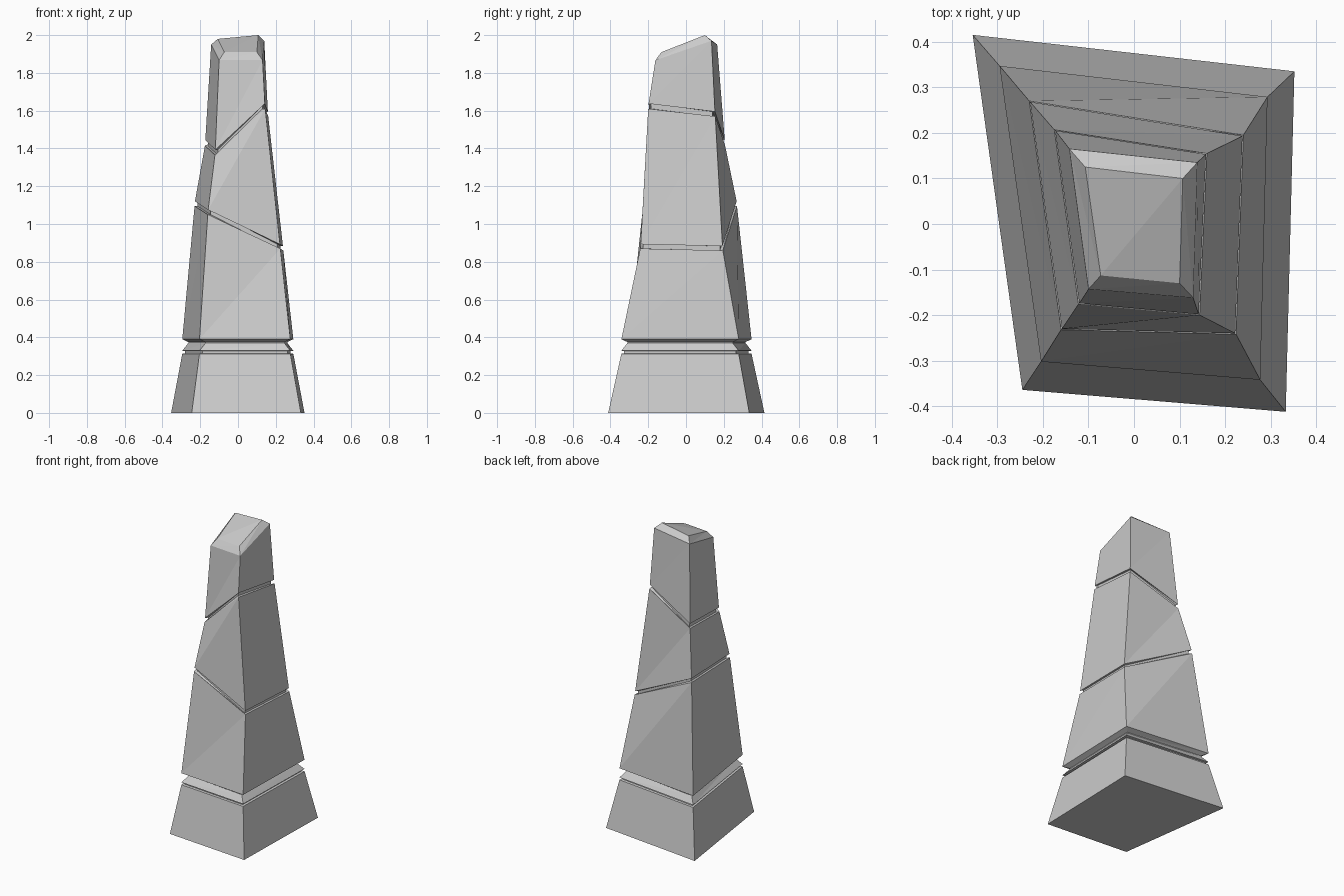
import bpy, bmesh

if "Cube" in bpy.data.objects:
    bpy.data.objects.remove(bpy.data.objects["Cube"])

INSET = 0.015  # depth of the grooves between stones


def ring(pts, z=None, inset=0.0, dz=0.0):
    """Four corners (FL, FR, BR, BL), pulled inwards by inset and raised by dz."""
    out = []
    for p in pts:
        h = z if z is not None else p[2] + dz
        sx = 1 if p[0] > 0 else -1
        sy = 1 if p[1] > 0 else -1
        out.append((p[0] - sx * inset, p[1] - sy * inset, h))
    return out


def groove(pts, heights):
    """Rings for a thin notch: stone edge, inset, inset, next stone edge."""
    upper = [(p[0], p[1], h) for p, h in zip(pts, heights)]
    return [ring(pts), ring(pts, inset=INSET), ring(upper, inset=INSET),
            ring(upper, inset=0.002)]


def loft(name, rings):
    bm = bmesh.new()
    loops = [[bm.verts.new(p) for p in r] for r in rings]
    bm.faces.new(loops[0][::-1])
    for a, b in zip(loops, loops[1:]):
        for i in range(4):
            j = (i + 1) % 4
            bm.faces.new((a[i], a[j], b[j]))
            bm.faces.new((a[i], b[j], b[i]))
    t = loops[-1]
    bm.faces.new((t[0], t[1], t[2]))
    bm.faces.new((t[0], t[2], t[3]))
    bmesh.ops.recalc_face_normals(bm, faces=bm.faces)
    me = bpy.data.meshes.new(name)
    bm.to_mesh(me)
    bm.free()
    ob = bpy.data.objects.new(name, me)
    bpy.context.collection.objects.link(ob)
    return ob


# Corner outlines of each stone joint
foot = [(-0.245, -0.364), (0.333, -0.412), (0.352, 0.335), (-0.354, 0.415)]
collar = [(-0.204, -0.302), (0.277, -0.342), (0.293, 0.279), (-0.295, 0.347)]
joint_low = [(-0.16, -0.232, 1.05), (0.224, -0.242, 0.87),
             (0.24, 0.195, 0.86), (-0.23, 0.27, 1.095)]
joint_high = [(-0.122, -0.176, 1.365), (0.144, -0.2, 1.61),
              (0.16, 0.155, 1.57), (-0.175, 0.207, 1.415)]
shoulder = [(-0.1, -0.143, 1.867), (0.13, -0.162, 1.867),
            (0.139, 0.135, 1.97), (-0.142, 0.165, 1.95)]
crown = [(-0.073, -0.113, 1.91), (0.1, -0.13, 1.91),
         (0.107, 0.1, 2.0), (-0.107, 0.125, 1.98)]

rings = [ring(foot, 0)]
# Collar band between base and shaft
for z, inset in [(0.313, 0), (0.315, INSET), (0.327, INSET), (0.329, 0),
                 (0.37, 0.032), (0.375, 0.032), (0.39, 0)]:
    rings.append(ring(collar, z, inset))
# Slanted grooves
rings += groove(joint_low, (1.075, 0.893, 0.883, 1.12))
rings += groove(joint_high, (1.393, 1.637, 1.595, 1.445))
# Bevelled, sloping crown
rings += [ring(shoulder), ring(crown)]

loft("stone_obelisk", rings)
